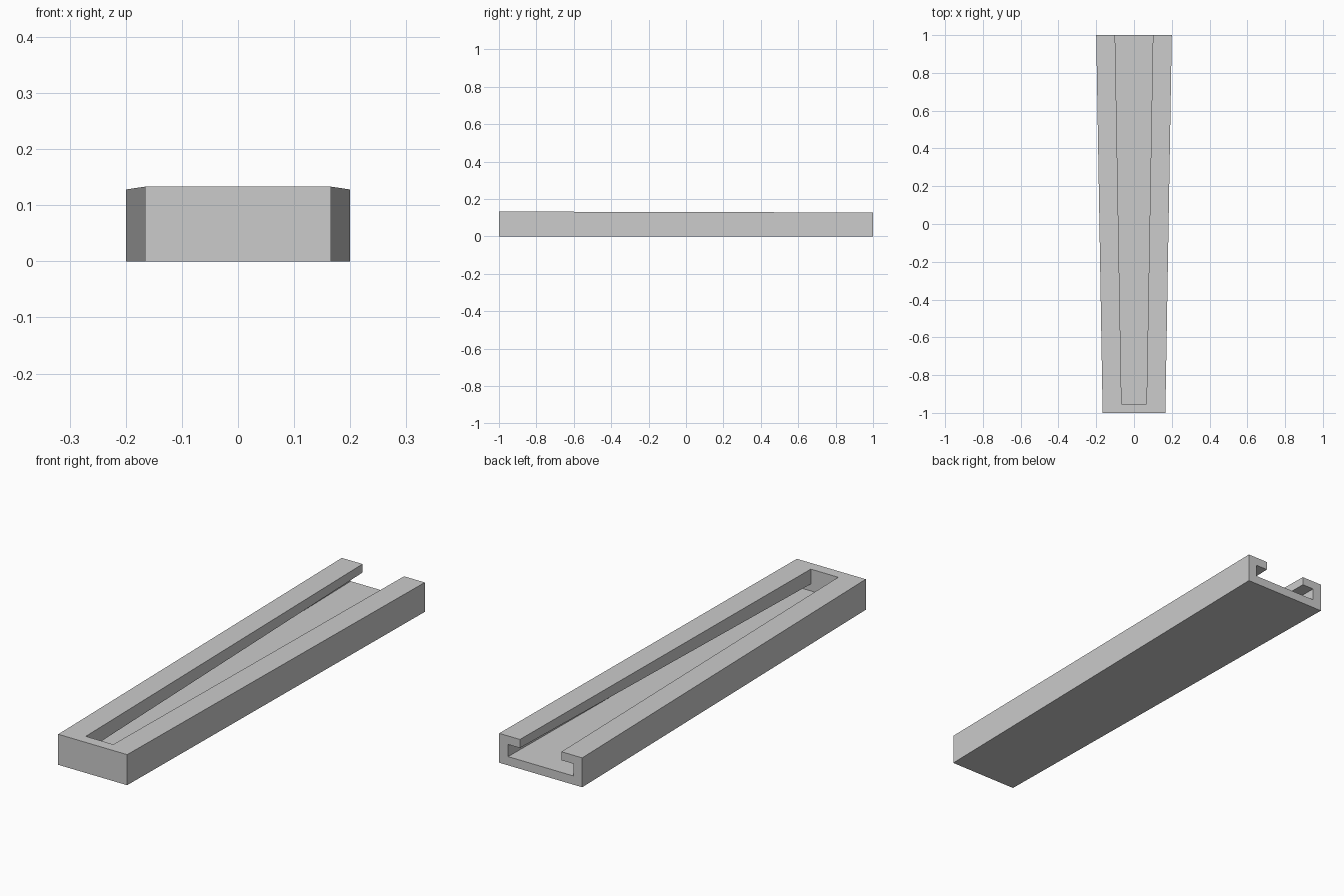
import bpy
import bmesh

cube = bpy.data.objects.get("Cube")
if cube:
    bpy.data.objects.remove(cube, do_unlink=True)

grey = bpy.data.materials.new("plain_grey")
grey.use_nodes = True
colour = (0.6, 0.6, 0.6, 1)
grey.diffuse_color = colour
grey.node_tree.nodes["Principled BSDF"].inputs["Base Color"].default_value = colour


def loft(name, half_start, half_end, y_start, y_end):
    """Mirror two half profiles in x and join them into a closed tapered solid."""
    bm = bmesh.new()
    rings = []
    for half, y in ((half_start, y_start), (half_end, y_end)):
        outline = half + [(-x, z) for x, z in reversed(half)]
        rings.append([bm.verts.new((x, y, z)) for x, z in outline])
    first, last = rings
    n = len(first)
    bm.faces.new(first)
    bm.faces.new(last[::-1])
    for i in range(n):
        j = (i + 1) % n
        bm.faces.new((first[i], last[i], last[j], first[j]))
    bmesh.ops.recalc_face_normals(bm, faces=bm.faces)
    mesh = bpy.data.meshes.new(name)
    bm.to_mesh(mesh)
    bm.free()
    mesh.materials.append(grey)
    obj = bpy.data.objects.new(name, mesh)
    bpy.context.collection.objects.link(obj)
    return obj


# Tapered outer block, a little taller at the narrow closed end
rail = loft("tapered_rail",
            [(0.166, 0), (0.166, 0.133)],
            [(0.2, 0), (0.2, 0.128)], -1, 1)


# T-shaped slot: wide channel under two lips that thicken towards the closed end
def slot_profile(t):
    def mix(a, b):
        return a + (b - a) * t
    wide, narrow, ceiling = mix(0.124, 0.157), mix(0.066, 0.1), mix(0.068, 0.091)
    return [(wide, 0.038), (wide, ceiling), (narrow, ceiling), (narrow, 0.2)]


overshoot = 0.05
front_y, back_y = -0.953, 1
length = back_y - front_y
cutter = loft("slot_cutter", slot_profile(0), slot_profile(1 + overshoot),
              front_y, back_y + overshoot * length)
cutter.hide_render = True

# Cut the slot, then discard the cutter
cut = rail.modifiers.new("slot", "BOOLEAN")
cut.operation = "DIFFERENCE"
cut.solver = "EXACT"
cut.object = cutter
bpy.context.view_layer.objects.active = rail
bpy.ops.object.modifier_apply(modifier=cut.name)
bpy.data.objects.remove(cutter, do_unlink=True)
